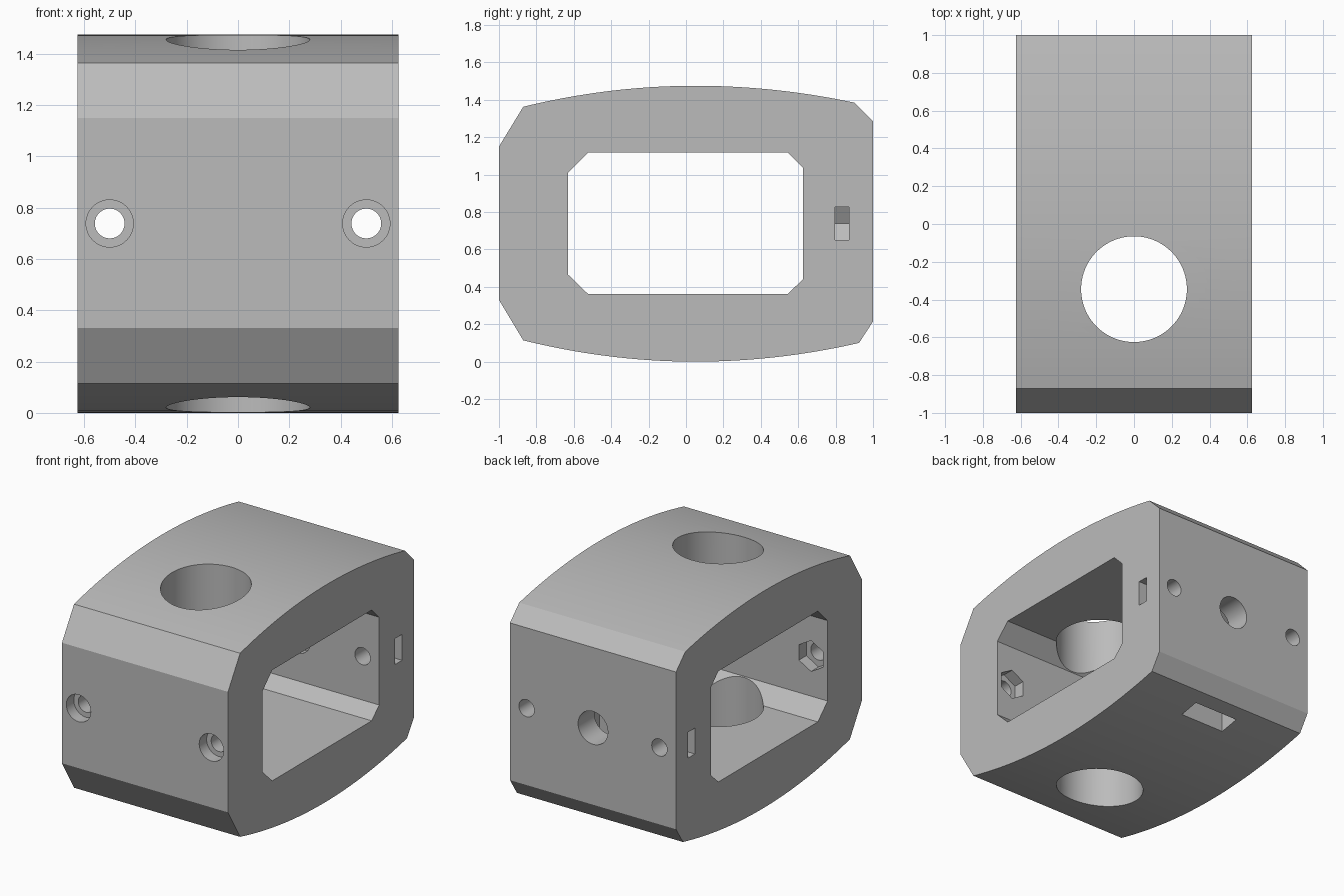
import bpy
import bmesh
import math
from mathutils import Matrix, Vector

cube = bpy.data.objects.get("Cube")
if cube:
    bpy.data.objects.remove(cube, do_unlink=True)

HALF_W = 0.625      # half width along x
MID = 0.738         # height of the bolt axis
BOLT_X = 0.5

grey = bpy.data.materials.new("plain_grey")
grey.use_nodes = True
colour = (0.5, 0.5, 0.5, 1)
grey.diffuse_color = colour
grey.node_tree.nodes["Principled BSDF"].inputs["Base Color"].default_value = colour


def new_object(name, bm):
    bmesh.ops.recalc_face_normals(bm, faces=bm.faces)
    mesh = bpy.data.meshes.new(name)
    bm.to_mesh(mesh)
    bm.free()
    mesh.materials.append(grey)
    obj = bpy.data.objects.new(name, mesh)
    bpy.context.collection.objects.link(obj)
    return obj


def extrude_x(name, profile, half):
    """Prism along x from a (y, z) outline."""
    bm = bmesh.new()
    face = bm.faces.new([bm.verts.new((-half, y, z)) for y, z in profile])
    grown = bmesh.ops.extrude_face_region(bm, geom=[face])
    verts = [v for v in grown["geom"] if isinstance(v, bmesh.types.BMVert)]
    bmesh.ops.translate(bm, verts=verts, vec=(2 * half, 0, 0))
    return new_object(name, bm)


def arc(y0, z0, y1, z1, peak, steps=32):
    """Shallow crown over y = 0.05, passing through both end points."""
    pts = []
    for i in range(steps + 1):
        y = y0 + (y1 - y0) * i / steps
        end_y, end_z = (y0, z0) if (y < 0.05) == (y0 < 0.05) else (y1, z1)
        pts.append((y, peak + (end_z - peak) * ((y - 0.05) / (end_y - 0.05)) ** 2))
    return pts


def cut(obj, cutter):
    cutter.hide_render = True
    mod = obj.modifiers.new(cutter.name, "BOOLEAN")
    mod.operation = "DIFFERENCE"
    mod.solver = "EXACT"
    mod.object = cutter
    bpy.context.view_layer.objects.active = obj
    bpy.ops.object.modifier_apply(modifier=mod.name)
    bpy.data.objects.remove(cutter, do_unlink=True)


def rod(name, start, end, radius, sides=48, spin=0.0):
    """Cylinder or hexagon between two points."""
    a, b = Vector(start), Vector(end)
    turn = (b - a).to_track_quat("Z", "Y").to_matrix().to_4x4()
    bm = bmesh.new()
    bmesh.ops.create_cone(
        bm, cap_ends=True, segments=sides, radius1=radius, radius2=radius,
        depth=(b - a).length,
        matrix=Matrix.Translation((a + b) / 2) @ turn @ Matrix.Rotation(spin, 4, "Z"))
    return new_object(name, bm)


def nut_slot(name, centre, direction, flat, reach, y0, y1):
    """Nut pocket: half a hexagon at the centre, opened out along a direction."""
    d = Vector(direction)
    side = Vector((-d.z, 0, d.x))
    c = Vector((centre[0], 0, centre[1]))
    tip = 2 * flat / math.sqrt(3)
    outline = [c - d * tip, c - d * tip / 2 + side * flat, c + d * reach + side * flat,
               c + d * reach - side * flat, c - d * tip / 2 - side * flat]
    bm = bmesh.new()
    face = bm.faces.new([bm.verts.new((p.x, y0, p.z)) for p in outline])
    grown = bmesh.ops.extrude_face_region(bm, geom=[face])
    verts = [v for v in grown["geom"] if isinstance(v, bmesh.types.BMVert)]
    bmesh.ops.translate(bm, verts=verts, vec=(0, y1 - y0, 0))
    return new_object(name, bm)


# Body with crowned top and bottom and bevelled corners
outline = [(-1, 0.33), (-1, 1.15)]
outline += arc(-0.87, 1.363, 0.9, 1.385, 1.475)
outline += [(1, 1.285), (1, 0.215)]
outline += arc(0.925, 0.1, -0.87, 0.114, 0)
body = extrude_x("housing_body", outline, HALF_W)

# Window from side to side
cut(body, extrude_x("window", [
    (-0.63, 0.465), (-0.63, 1.012), (-0.525, 1.117), (0.545, 1.117),
    (0.625, 1.037), (0.625, 0.44), (0.545, 0.363), (-0.525, 0.363)], HALF_W + 0.1))

# Large vertical bore
cut(body, rod("main_bore", (0, -0.345, -0.2), (0, -0.345, 1.7), 0.28, 96))

# Paired bolt holes with counterbores, hexagon seats and side nut slots
for s in (-1, 1):
    x = s * BOLT_X
    cut(body, rod("bolt_hole", (x, -1.2, MID), (x, 1.2, MID), 0.058))
    cut(body, rod("counterbore", (x, -1.2, MID), (x, -0.92, MID), 0.092))
    hexagon = rod("nut_seat", (x, -0.71, MID), (x, -0.5, MID), 0.105, 6)
    # Keep two hexagon corners pointing up and down
    top = max(v.co.z for v in hexagon.data.vertices) - MID
    if top < 0.1:
        about = Matrix.Translation((x, 0, MID))
        hexagon.data.transform(about @ Matrix.Rotation(math.pi / 6, 4, "Y") @ about.inverted())
    cut(body, hexagon)
    cut(body, nut_slot("side_nut_slot", (x, MID), (s, 0, 0), 0.088, 0.3, 0.797, 0.872))

# Central rear hole and its nut slot from below
cut(body, rod("rear_hole", (0, 0.5, MID), (0, 1.2, MID), 0.112))
cut(body, nut_slot("bottom_nut_slot", (0, MID), (0, 0, -1), 0.17, 1.0, 0.685, 0.825))

# Smooth the curved walls, keep the edges sharp
bpy.ops.object.select_all(action="DESELECT")
body.select_set(True)
bpy.context.view_layer.objects.active = body
bpy.ops.object.shade_smooth_by_angle(angle=math.radians(20))
